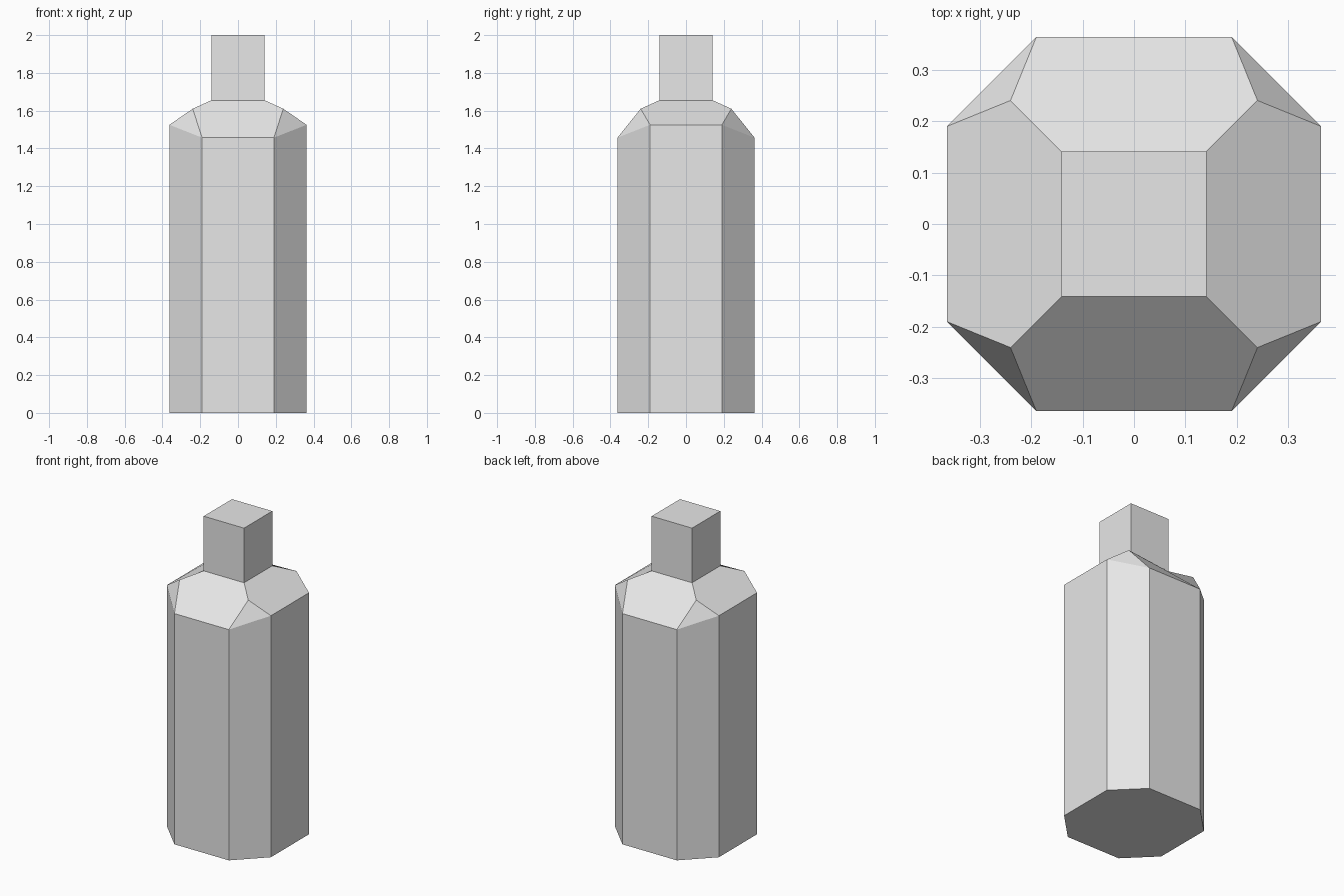
import bpy
import bmesh

cube = bpy.data.objects.get("Cube")
if cube:
    bpy.data.objects.remove(cube, do_unlink=True)

# One plain grey for the whole bottle
grey = bpy.data.materials.new("plain_grey")
grey.use_nodes = True
colour = (0.8, 0.8, 0.8, 1.0)
grey.diffuse_color = colour
grey.node_tree.nodes["Principled BSDF"].inputs["Base Color"].default_value = colour

HALF, FLAT = 0.363, 0.19          # body half width, half length of each flat side
SHOULDER, NECK = 0.24, 0.141      # half widths of shoulder corners and neck
FRONT_Z, SIDE_Z = 1.457, 1.525    # wall tops on the front/back and on the sides
SHOULDER_Z, NECK_Z, TOP_Z = 1.61, 1.655, 2.0
QUADRANTS = [(1, -1), (1, 1), (-1, 1), (-1, -1)]  # anticlockwise from front left

bm = bmesh.new()


def square(half, z):
    return [bm.verts.new((sx * half, sy * half, z)) for sx, sy in QUADRANTS]


def octagon(front_z, side_z):
    ring = []
    for sx, sy in QUADRANTS:
        pair = [bm.verts.new((sx * FLAT, sy * HALF, front_z)),
                bm.verts.new((sx * HALF, sy * FLAT, side_z))]
        ring += pair if sx * sy < 0 else pair[::-1]
    return ring


def walls(low, high):
    n = len(low)
    for i in range(n):
        j = (i + 1) % n
        bm.faces.new((low[i], low[j], high[j], high[i]))


# Eight-sided body with a flat base
base = octagon(0, 0)
rim = octagon(FRONT_Z, SIDE_Z)
bm.faces.new(base[::-1])
walls(base, rim)

# Shoulders: a triangle at each corner and a six-sided slope between corners
corner = square(SHOULDER, SHOULDER_Z)
neck = square(NECK, NECK_Z)
for i in range(4):
    j = (i + 1) % 4
    bm.faces.new((rim[2 * i], rim[2 * i + 1], corner[i]))
    bm.faces.new((rim[2 * i + 1], rim[2 * j], corner[j], neck[j], neck[i], corner[i]))

# Square neck with a closed top
top = square(NECK, TOP_Z)
walls(neck, top)
bm.faces.new(top)

bmesh.ops.recalc_face_normals(bm, faces=bm.faces[:])
mesh = bpy.data.meshes.new("bottle")
bm.to_mesh(mesh)
bm.free()
mesh.materials.append(grey)
bottle = bpy.data.objects.new("bottle", mesh)
bpy.context.collection.objects.link(bottle)
